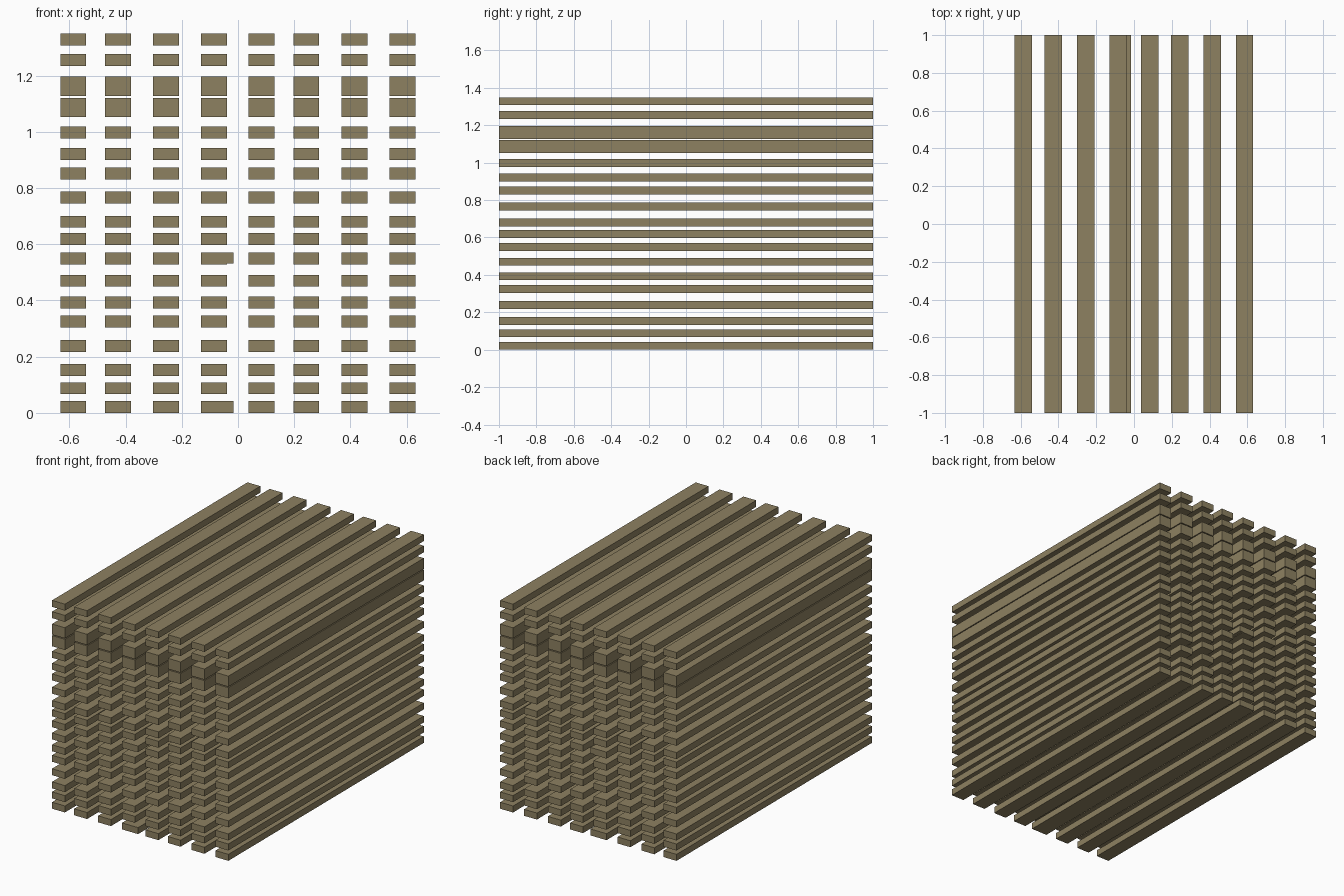
import bpy, bmesh

if "Cube" in bpy.data.objects:
    bpy.data.objects.remove(bpy.data.objects["Cube"])

mat = bpy.data.materials.new("weathered_wood")
mat.diffuse_color = (0.27, 0.22, 0.12, 1)
mat.use_nodes = True
mat.node_tree.nodes["Principled BSDF"].inputs["Base Color"].default_value = mat.diffuse_color

WIDTH, LENGTH, THIN, THICK = 0.092, 2.0, 0.042, 0.069

# left edge of every plank column
columns = [-0.632, -0.473, -0.302, -0.131, 0.038, 0.197, 0.368, 0.539]
# underside of every thin layer, and of the two thick layers
thin_layers = [0.0, 0.067, 0.132, 0.217, 0.304, 0.372, 0.449, 0.528, 0.598,
               0.659, 0.745, 0.831, 0.90, 0.977, 1.234, 1.307]
thick_layers = [1.052, 1.127]


def plank(name, x, z, height):
    """One square-edged board running front to back."""
    bm = bmesh.new()
    bmesh.ops.create_cube(bm, size=1)
    bmesh.ops.scale(bm, vec=(WIDTH, LENGTH, height), verts=bm.verts)
    mesh = bpy.data.meshes.new(name)
    bm.to_mesh(mesh)
    bm.free()
    mesh.materials.append(mat)
    ob = bpy.data.objects.new(name, mesh)
    ob.location = (x + WIDTH / 2, 0, z + height / 2)
    bpy.context.collection.objects.link(ob)


# stacked layers of boards
for x in columns:
    for z in thin_layers:
        plank("plank", x, z, THIN)
    for z in thick_layers:
        plank("thick_beam", x, z, THICK)

# two extra boards pushed slightly sideways into their neighbours
plank("shifted_plank", -0.108, 0.0, THIN)
plank("shifted_plank", -0.108, 0.531, 0.039)
